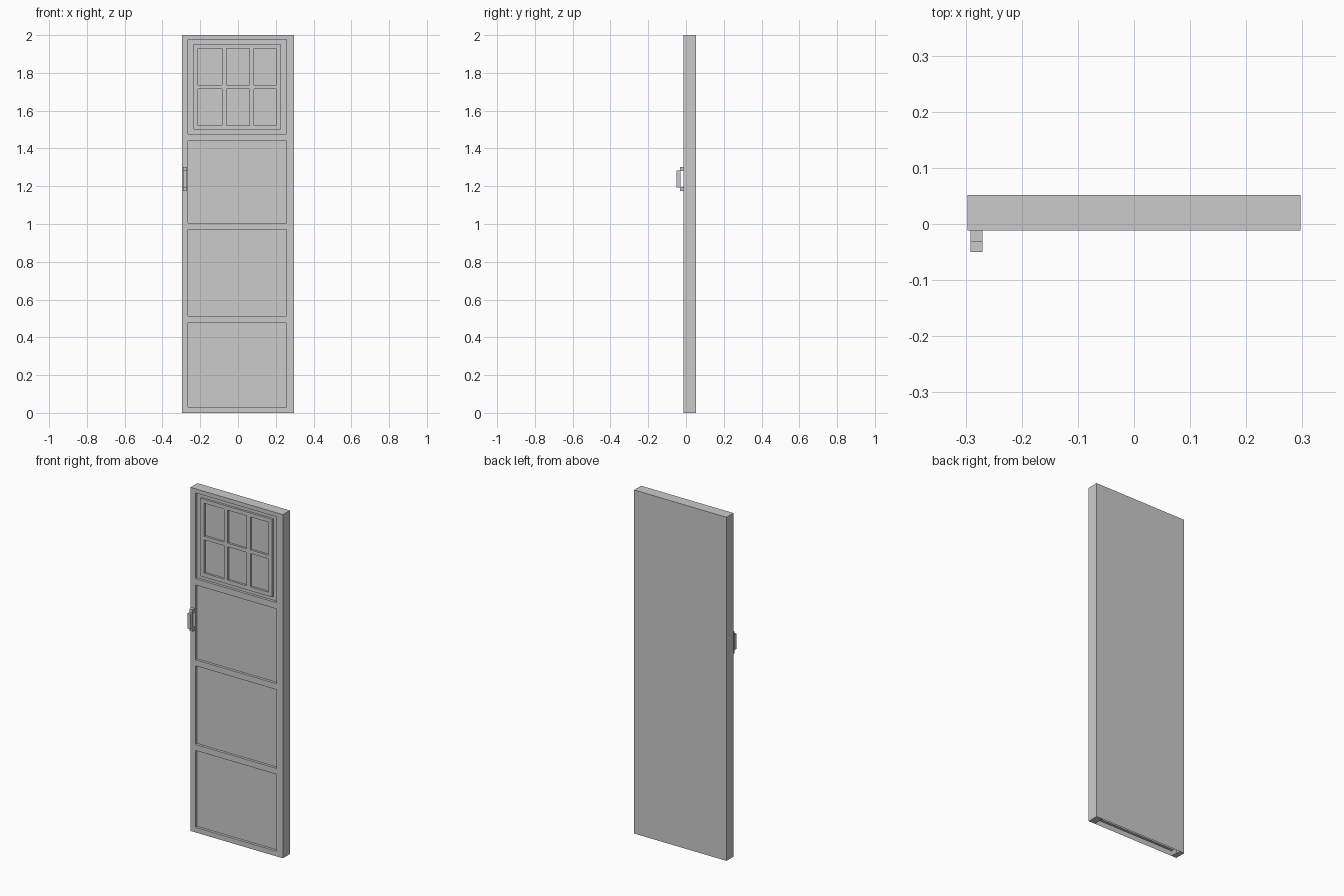
import bpy, bmesh

if "Cube" in bpy.data.objects:
    bpy.data.objects.remove(bpy.data.objects["Cube"])

FRONT, BACK, HALF = -0.012, 0.052, 0.297
PANEL_Y, SASH_Y, PANE_Y = 0.003, -0.009, 0.003
PX0, PX1 = -0.265, 0.256                       # panel left / right
PANEL_Z = [(0.03, 0.477), (0.512, 0.97), (1.005, 1.44), (1.477, 1.976)]
SASH = (-0.236, 0.225, 1.499, 1.952)           # raised window frame
PANE_X = [(-0.213, -0.085), (-0.061, 0.062), (0.086, 0.202)]
PANE_Z = [(1.522, 1.716), (1.737, 1.929)]


def within(v, spans):
    return any(a < v < b for a, b in spans)


def surface_y(x, z):
    """Depth of the door front at a point."""
    if within(x, PANE_X) and within(z, PANE_Z):
        return PANE_Y
    if SASH[0] < x < SASH[1] and SASH[2] < z < SASH[3]:
        return SASH_Y
    if PX0 < x < PX1 and within(z, PANEL_Z):
        return PANEL_Y
    return FRONT


def finish(name, bm):
    bmesh.ops.remove_doubles(bm, verts=bm.verts, dist=1e-5)
    bmesh.ops.recalc_face_normals(bm, faces=bm.faces)
    me = bpy.data.meshes.new(name)
    bm.to_mesh(me)
    bm.free()
    ob = bpy.data.objects.new(name, me)
    bpy.context.collection.objects.link(ob)
    return ob


# Door leaf: stepped front skin with recessed panels and a six-pane window
flat = lambda spans: [v for s in spans for v in s]
xs = sorted([-HALF, PX0, SASH[0], SASH[1], PX1, HALF] + flat(PANE_X))
zs = sorted([0, 2, SASH[2], SASH[3]] + flat(PANEL_Z) + flat(PANE_Z))
bm = bmesh.new()


def quad(*pts):
    bm.faces.new([bm.verts.new(p) for p in pts])


nx, nz = len(xs) - 1, len(zs) - 1
depth = [[surface_y((xs[i] + xs[i + 1]) / 2, (zs[j] + zs[j + 1]) / 2)
          for j in range(nz)] for i in range(nx)]
for i in range(nx):
    for j in range(nz):
        a, b, c, d, y = xs[i], xs[i + 1], zs[j], zs[j + 1], depth[i][j]
        quad((a, y, c), (b, y, c), (b, y, d), (a, y, d))
        quad((a, BACK, c), (a, BACK, d), (b, BACK, d), (b, BACK, c))
        # step walls, or the outer edge of the door
        yr = depth[i + 1][j] if i + 1 < nx else BACK
        yt = depth[i][j + 1] if j + 1 < nz else BACK
        if yr != y:
            quad((b, y, c), (b, yr, c), (b, yr, d), (b, y, d))
        if yt != y:
            quad((a, y, d), (b, y, d), (b, yt, d), (a, yt, d))
        if i == 0:
            quad((a, BACK, c), (a, y, c), (a, y, d), (a, BACK, d))
        # underside is open between the stiles
        if j == 0 and i in (0, nx - 1):
            quad((a, y, 0), (a, BACK, 0), (b, BACK, 0), (b, y, 0))
finish("door_leaf", bm)


def box(name, x0, x1, y0, y1, z0, z1):
    m = bmesh.new()
    bmesh.ops.create_cube(m, size=1)
    for v in m.verts:
        v.co = (x1 if v.co.x > 0 else x0,
                y1 if v.co.y > 0 else y0,
                z1 if v.co.z > 0 else z0)
    return finish(name, m)


# Pull handle: two mounts and a grip bar
box("handle_mount_top", -0.291, -0.27, -0.032, FRONT, 1.281, 1.302)
box("handle_mount_bottom", -0.291, -0.27, -0.032, FRONT, 1.175, 1.196)
box("handle_grip", -0.291, -0.27, -0.05, -0.03, 1.194, 1.283)
